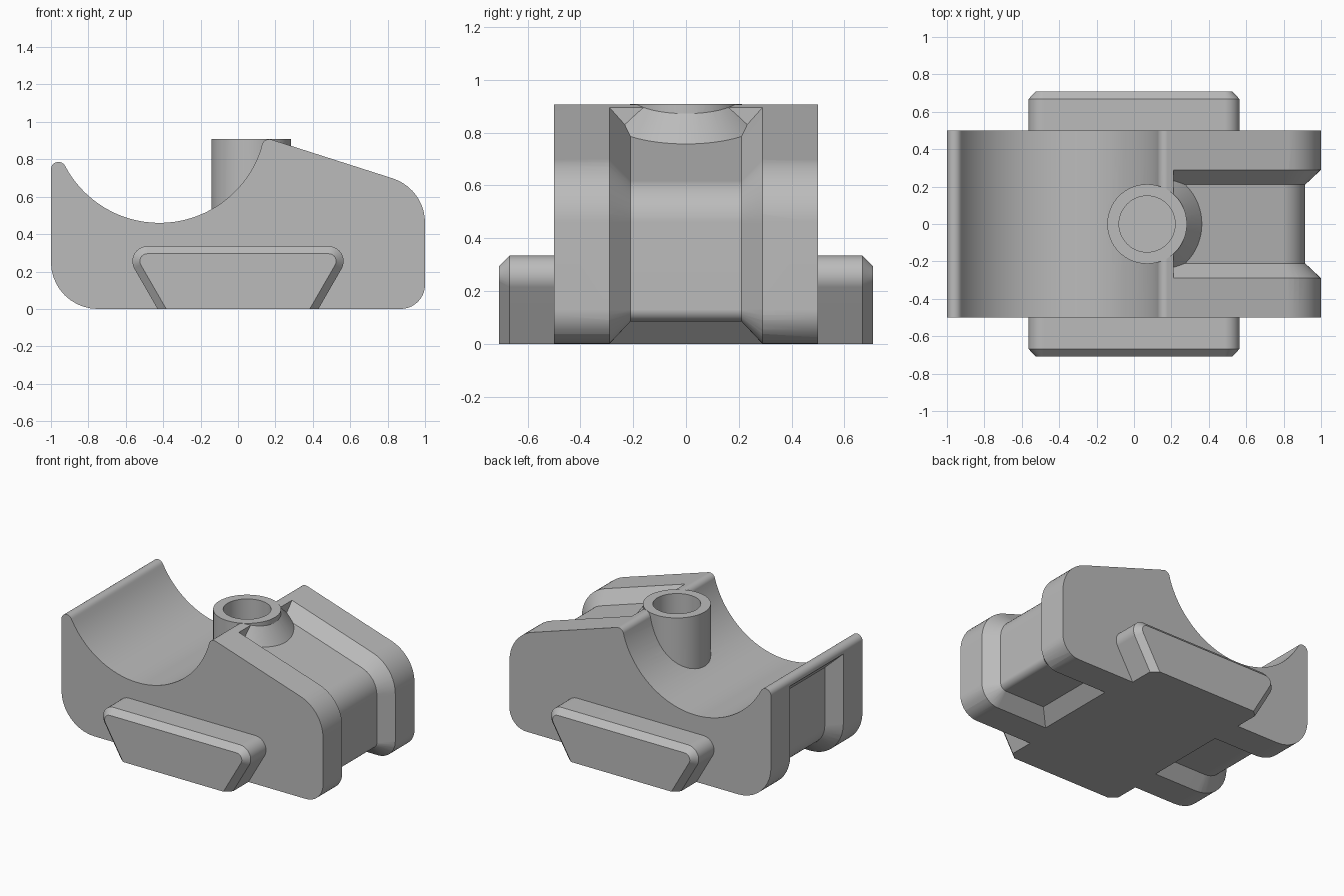
import bpy, bmesh
from math import sin, cos, pi, radians, tan
from mathutils import Vector

if "Cube" in bpy.data.objects:
    bpy.data.objects.remove(bpy.data.objects["Cube"], do_unlink=True)

grey = bpy.data.materials.new("plain grey")
grey.use_nodes = True
grey.diffuse_color = (0.5, 0.5, 0.5, 1)
grey.node_tree.nodes["Principled BSDF"].inputs["Base Color"].default_value = (0.5, 0.5, 0.5, 1)

HUB_X, HUB_R, BORE_R = 0.07, 0.213, 0.15


def rounded(corners, steps=10):
    """Turn (x, z, radius) corners into a 2D path with filleted corners."""
    path = []
    for i, (x, z, r) in enumerate(corners):
        p = Vector((x, z))
        if not r:
            path.append(p)
            continue
        a = (Vector(corners[i - 1][:2]) - p).normalized()
        b = (Vector(corners[(i + 1) % len(corners)][:2]) - p).normalized()
        half = a.angle(b) / 2
        centre = p + (a + b).normalized() * r / sin(half)
        start = p + a * r / tan(half) - centre
        sweep = start.angle_signed(p + b * r / tan(half) - centre)
        for k in range(steps + 1):
            t = -sweep * k / steps
            path.append(centre + Vector((start.x * cos(t) - start.y * sin(t),
                                         start.x * sin(t) + start.y * cos(t))))
    return path


def loft(name, rings):
    """Skin a closed solid over a list of equal rings of 3D points."""
    bm = bmesh.new()
    loops = [[bm.verts.new(p) for p in ring] for ring in rings]
    n = len(loops[0])
    for low, high in zip(loops, loops[1:]):
        for i in range(n):
            j = (i + 1) % n
            bm.faces.new((low[i], low[j], high[j], high[i]))
    bm.faces.new(loops[0][::-1])
    bm.faces.new(loops[-1])
    bmesh.ops.recalc_face_normals(bm, faces=bm.faces)
    mesh = bpy.data.meshes.new(name)
    bm.to_mesh(mesh)
    bm.free()
    mesh.materials.append(grey)
    obj = bpy.data.objects.new(name, mesh)
    bpy.context.collection.objects.link(obj)
    return obj


def select(obj):
    bpy.ops.object.select_all(action='DESELECT')
    obj.select_set(True)
    bpy.context.view_layer.objects.active = obj


def combine(target, tool, operation):
    mod = target.modifiers.new(operation, 'BOOLEAN')
    mod.object, mod.operation, mod.solver = tool, operation, 'EXACT'
    select(target)
    bpy.ops.object.modifier_apply(modifier=mod.name)
    bpy.data.objects.remove(tool, do_unlink=True)


def slab(path, y):
    return [(p.x, y, p.y) for p in path]


def circle(r, z, steps=64):
    """Ring around the hub axis; z may be a function of x."""
    ring = []
    for i in range(steps):
        x, y = HUB_X + r * cos(2 * pi * i / steps), r * sin(2 * pi * i / steps)
        ring.append((x, y, z(x) if callable(z) else z))
    return ring


def slope(x, offset=0):
    return 0.905 - 0.32 * (x - 0.18) + 1.05 * offset


# Main block: rounded base, sloping top and a round cradle
cradle = [(-0.42 + 0.57 * cos(t), 1.03 + 0.57 * sin(t), 0)
          for t in (radians(-18 - 133.4 * i / 40) for i in range(41))]
outline = rounded([(-1, 0, 0.25), (1, 0, 0.13), (1, slope(1), 0.25),
                   (0.139, slope(0.139), 0.04)] + cradle + [(-1, 0.903, 0.04)])
block = loft("cradle_block", [slab(outline, -0.5), slab(outline, 0.5)])


# Tapered grooves wrapping each end of the block
def right_rail(o):
    return rounded([(0.21, slope(0.21, o), 0), (1 + o, slope(1 + o, o), 0.25 + o),
                    (1 + o, -o, 0.13 + o), (0.48 - o, -o, 0)])


def left_rail(o):
    return rounded([(-1 - o, 0.735 + o, 0), (-1 - o, -o, 0.25 + o), (-0.42 + o, -o, 0)])


def groove(name, rail):
    out, deep = 0.02, -0.085
    w_out, w_deep = 0.29 + 0.94 * out, 0.29 + 0.94 * deep
    return loft(name, [[(a.x, -w_out, a.y), (a.x, w_out, a.y),
                        (b.x, w_deep, b.y), (b.x, -w_deep, b.y)]
                       for a, b in zip(rail(out), rail(deep))])


right_groove = groove("right_groove", right_rail)
collar = loft("collar", [circle(HUB_R - 0.94 * o, lambda x, o=o: slope(x, o))
                         for o in (-0.15, 0.05)])
combine(right_groove, collar, 'DIFFERENCE')
combine(block, right_groove, 'DIFFERENCE')
combine(block, groove("left_groove", left_rail), 'DIFFERENCE')

# Upright tube with a bore that flares at the underside
combine(block, loft("tube", [circle(HUB_R, 0.3), circle(HUB_R, 0.908)]), 'UNION')
f = 0.065
flare = [circle(BORE_R + f - f * cos(t), f - f * sin(t))
         for t in (pi / 2 * i / 10 for i in range(10, -1, -1))]
bore = loft("bore", [circle(BORE_R + f, -0.05)] + flare + [circle(BORE_R, 1.1)])
combine(block, bore, 'DIFFERENCE')


# Side pads: trapezoids with rounded shoulders and a chamfered outer edge
def pad_path(inset):
    foot, top = 0.43 - 1.155 * inset, 0.335 - inset
    tip, r = foot + 0.577 * top, 0.08 - inset
    return rounded([(-foot, 0, 0), (foot, 0, 0), (tip, top, r), (-tip, top, r)])


parts = [block]
for name, side in (("front_pad", -1), ("back_pad", 1)):
    parts.append(loft(name, [slab(pad_path(0), side * 0.5), slab(pad_path(0), side * 0.668),
                             slab(pad_path(0.04), side * 0.708)]))

for part in parts:
    select(part)
    bpy.ops.object.shade_smooth_by_angle(angle=radians(25))
    part.modifiers.new("clean shading", 'WEIGHTED_NORMAL').keep_sharp = True
